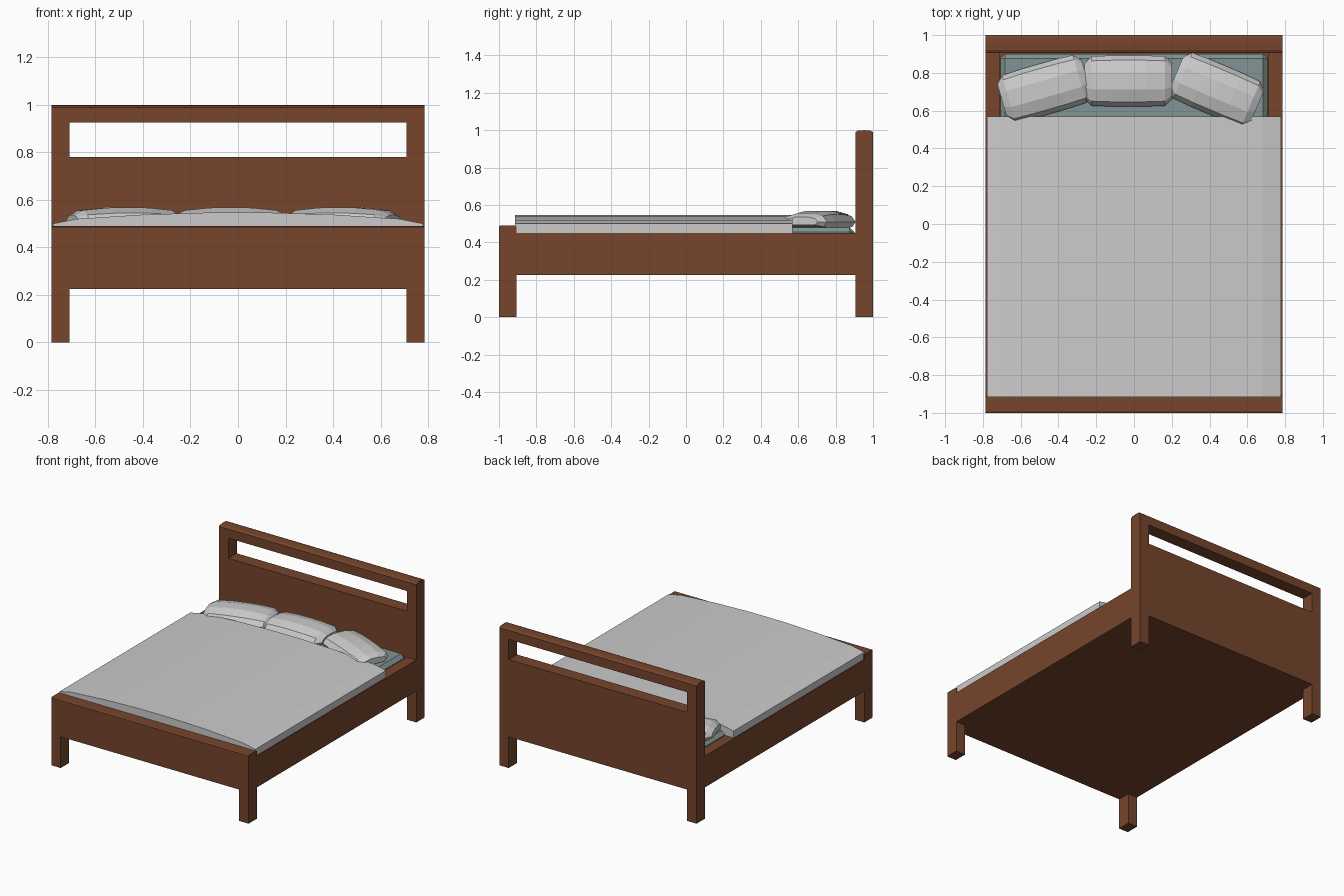
import bpy, bmesh, math

if "Cube" in bpy.data.objects:
    bpy.data.objects.remove(bpy.data.objects["Cube"])


def material(name, rgb):
    m = bpy.data.materials.new(name)
    m.diffuse_color = (*rgb, 1)
    m.use_nodes = True
    m.node_tree.nodes["Principled BSDF"].inputs["Base Color"].default_value = m.diffuse_color
    return m


WOOD = material("brown wood", (0.18, 0.06, 0.025))
TEAL = material("mattress teal", (0.22, 0.30, 0.30))


def finish(bm, name, mat=None, bevel=0.0):
    bmesh.ops.recalc_face_normals(bm, faces=bm.faces)
    me = bpy.data.meshes.new(name)
    bm.to_mesh(me)
    bm.free()
    ob = bpy.data.objects.new(name, me)
    bpy.context.collection.objects.link(ob)
    if mat:
        me.materials.append(mat)
    if bevel:
        mod = ob.modifiers.new("bevel", 'BEVEL')
        mod.width, mod.segments = bevel, 1
    return ob


def box(name, x, y, z, mat=WOOD, bevel=0.0):
    bm = bmesh.new()
    bmesh.ops.create_cube(bm, size=1)
    for v in bm.verts:
        v.co = [(a + b) / 2 + c * (b - a) for c, (a, b) in zip(v.co, (x, y, z))]
    return finish(bm, name, mat, bevel)


def loft(name, rings, mat=None):
    """Skin a list of equal-length closed rings and cap both ends."""
    bm = bmesh.new()
    rows = [[bm.verts.new(p) for p in ring] for ring in rings]
    n = len(rows[0])
    for a, b in zip(rows, rows[1:]):
        for i in range(n):
            bm.faces.new((a[i], a[(i + 1) % n], b[(i + 1) % n], b[i]))
    bm.faces.new(rows[0])
    bm.faces.new(rows[-1])
    return finish(bm, name, mat)


W, IN = 0.785, 0.71          # outer and inner half widths
YB, YF = (0.905, 1.0), (-1.0, -0.905)

# Posts, legs and side rails, mirrored left and right
for s, side in ((-1, "left"), (1, "right")):
    x = tuple(sorted((s * IN, s * W)))
    box(f"headboard_post_{side}", x, YB, (0, 0.925))
    box(f"front_leg_{side}", x, YF, (0, 0.23))
    box(f"side_rail_{side}", x, (-0.905, 0.905), (0.225, 0.45))

# Headboard panel and crowned top rail
box("headboard_panel", (-IN, IN), YB, (0.225, 0.78))
rail = [(0.905, 0.925), (1.0, 0.925), (1.0, 0.99), (0.985, 0.998),
        (0.953, 1.0), (0.92, 0.998), (0.905, 0.99)]
loft("headboard_top_rail", [[(x, y, z) for y, z in rail] for x in (-W, W)], WOOD)

# Footboard with eased top edges
foot = [(-1, 0.225), (-0.905, 0.225), (-0.905, 0.483), (-0.912, 0.49),
        (-0.993, 0.49), (-1, 0.486)]
loft("footboard", [[(x, y, z) for y, z in foot] for x in (-W, W)], WOOD)

# Bed base and mattress
box("bed_base", (-IN, IN), (-0.905, 0.905), (0.225, 0.28))
box("mattress", (-0.708, 0.708), (-0.9, 0.9), (0.28, 0.48), TEAL, 0.025)

# Blanket with a gently domed cross-section
half = [(0.778, 0.50), (0.68, 0.52), (0.4, 0.538), (0.14, 0.546)]
top = half + [(-x, z) for x, z in reversed(half)]
blanket = [(0.778, 0.45)] + top + [(-0.778, 0.45)]
loft("blanket", [[(x, y, z) for x, z in blanket] for y in (-0.915, 0.57)])

# Pillows: section (y, z) swept along x, pinched at the ends
section = [(-0.12, 0.0), (-0.135, 0.03), (-0.11, 0.07), (-0.045, 0.094),
           (0.045, 0.094), (0.11, 0.075), (0.135, 0.035), (0.115, 0.0)]
stations = [(-0.232, 0.68, 0.45), (-0.195, 0.97, 0.78), (-0.09, 1, 0.96), (0, 1, 1.0),
            (0.09, 1, 0.96), (0.195, 0.97, 0.78), (0.232, 0.68, 0.45)]
for name, px, py, turn in (("left", -0.475, 0.715, 16), ("centre", -0.03, 0.757, 0),
                           ("right", 0.438, 0.71, -23)):
    rings = [[(x, y * sy, 0.035 + (z - 0.035) * sz) for y, z in section]
             for x, sy, sz in stations]
    ob = loft(f"pillow_{name}", rings)
    ob.location = (px, py, 0.475)
    ob.rotation_euler.z = math.radians(turn)
